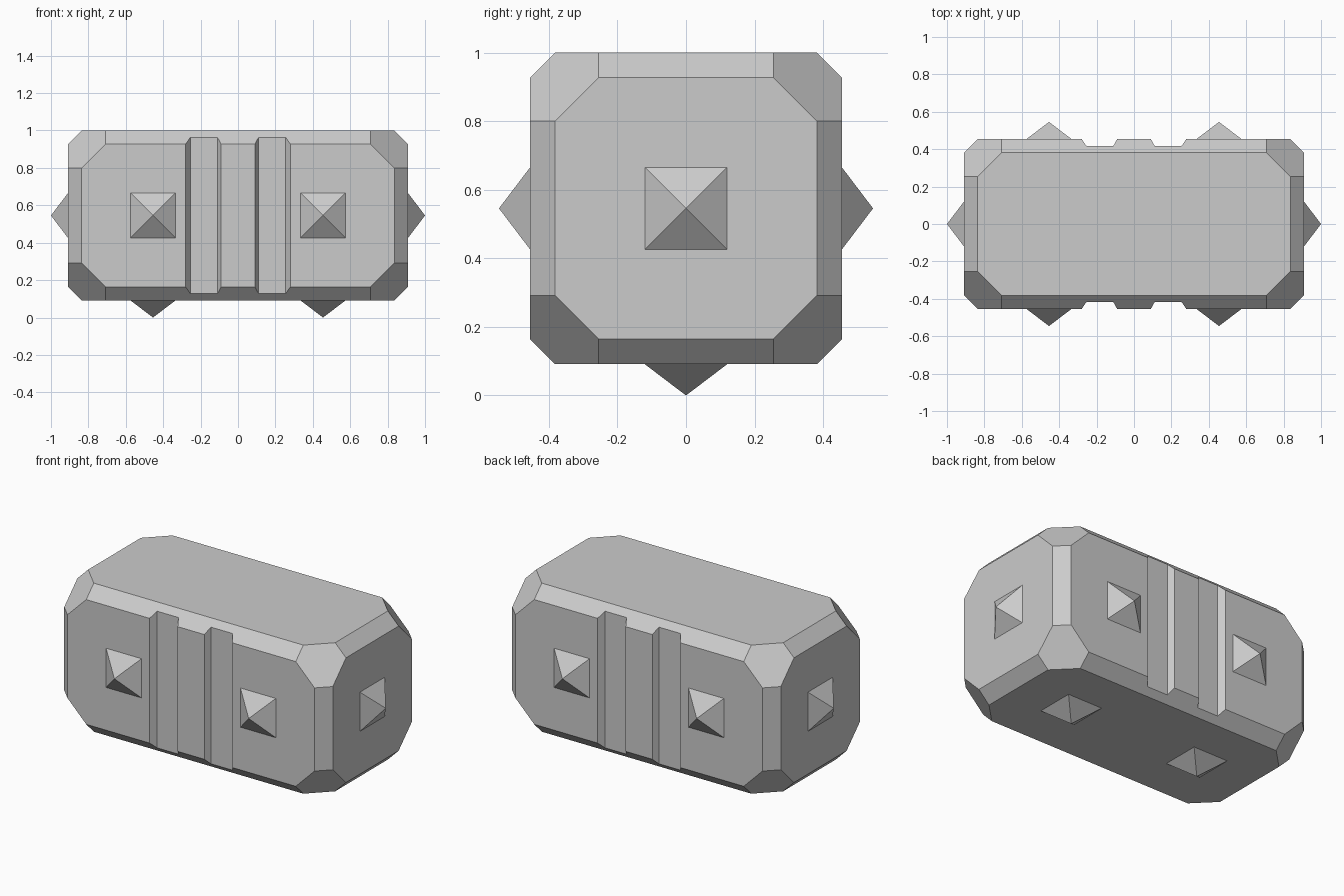
import bpy, bmesh
from math import pi
from itertools import permutations, product
from mathutils import Vector, Matrix

if "Cube" in bpy.data.objects:
    bpy.data.objects.remove(bpy.data.objects["Cube"])

HALF = Vector((0.909, 0.4545, 0.4545))
MID = 0.5455
SPIKE_H, SPIKE_R = 0.091, 0.12
DEPTH = 0.0365


def make_object(name, bm):
    bmesh.ops.recalc_face_normals(bm, faces=bm.faces)
    mesh = bpy.data.meshes.new(name)
    bm.to_mesh(mesh)
    bm.free()
    obj = bpy.data.objects.new(name, mesh)
    bpy.context.collection.objects.link(obj)
    return obj


# Body: box with chamfered edges and hexagonal corner cuts
bm = bmesh.new()
for signs in product((-1, 1), repeat=3):
    for inset in permutations((0, 0.073, 0.2)):
        x, y, z = [s * (h - i) for s, h, i in zip(signs, HALF, inset)]
        bm.verts.new((x, y, z + MID))
bmesh.ops.convex_hull(bm, input=bm.verts)
bmesh.ops.dissolve_limit(bm, angle_limit=0.02, verts=bm.verts, edges=bm.edges)
body = make_object("body", bm)

# Cutter: tapered vertical grooves, two on the front and two on the back
bm = bmesh.new()
out = 2 * DEPTH
profile = [(0.11, -DEPTH), (0.255, -DEPTH), (0.28 + 0.025, out - DEPTH), (0.07, out - DEPTH)]
for sx, sy in product((-1, 1), repeat=2):
    ring = [bm.verts.new((sx * x, sy * (HALF.y + d), -0.2)) for x, d in profile]
    face = bm.faces.new(ring)
    new = bmesh.ops.extrude_face_region(bm, geom=[face])["geom"]
    top = [v for v in new if isinstance(v, bmesh.types.BMVert)]
    bmesh.ops.translate(bm, verts=top, vec=(0, 0, 1.4))
cutter = make_object("groove_cutter", bm)
cutter.hide_render = True
cutter.hide_set(True)
cut = body.modifiers.new("grooves", 'BOOLEAN')
cut.operation = 'DIFFERENCE'
cut.solver = 'EXACT'
cut.object = cutter


# Spikes: low square pyramids pointing along a direction
def spike(name, base, direction):
    bm = bmesh.new()
    turn = Vector(direction).to_track_quat('Z', 'Y').to_matrix().to_4x4()
    place = Matrix.Translation(Vector(base) + Vector(direction) * SPIKE_H / 2)
    bmesh.ops.create_cone(bm, cap_ends=False, segments=4, radius1=SPIKE_R * 2 ** 0.5,
                          radius2=0, depth=SPIKE_H,
                          matrix=place @ turn @ Matrix.Rotation(pi / 4, 4, 'Z'))
    bmesh.ops.remove_doubles(bm, verts=bm.verts, dist=1e-5)
    make_object(name, bm)


for s, side in ((-1, "left"), (1, "right")):
    spike(f"end_spike_{side}", (s * HALF.x, 0, MID), (s, 0, 0))
    spike(f"front_spike_{side}", (s * 0.4545, -HALF.y, MID), (0, -1, 0))
    spike(f"back_spike_{side}", (s * 0.4545, HALF.y, MID), (0, 1, 0))
    spike(f"bottom_spike_{side}", (s * 0.4545, 0, MID - HALF.z), (0, 0, -1))
